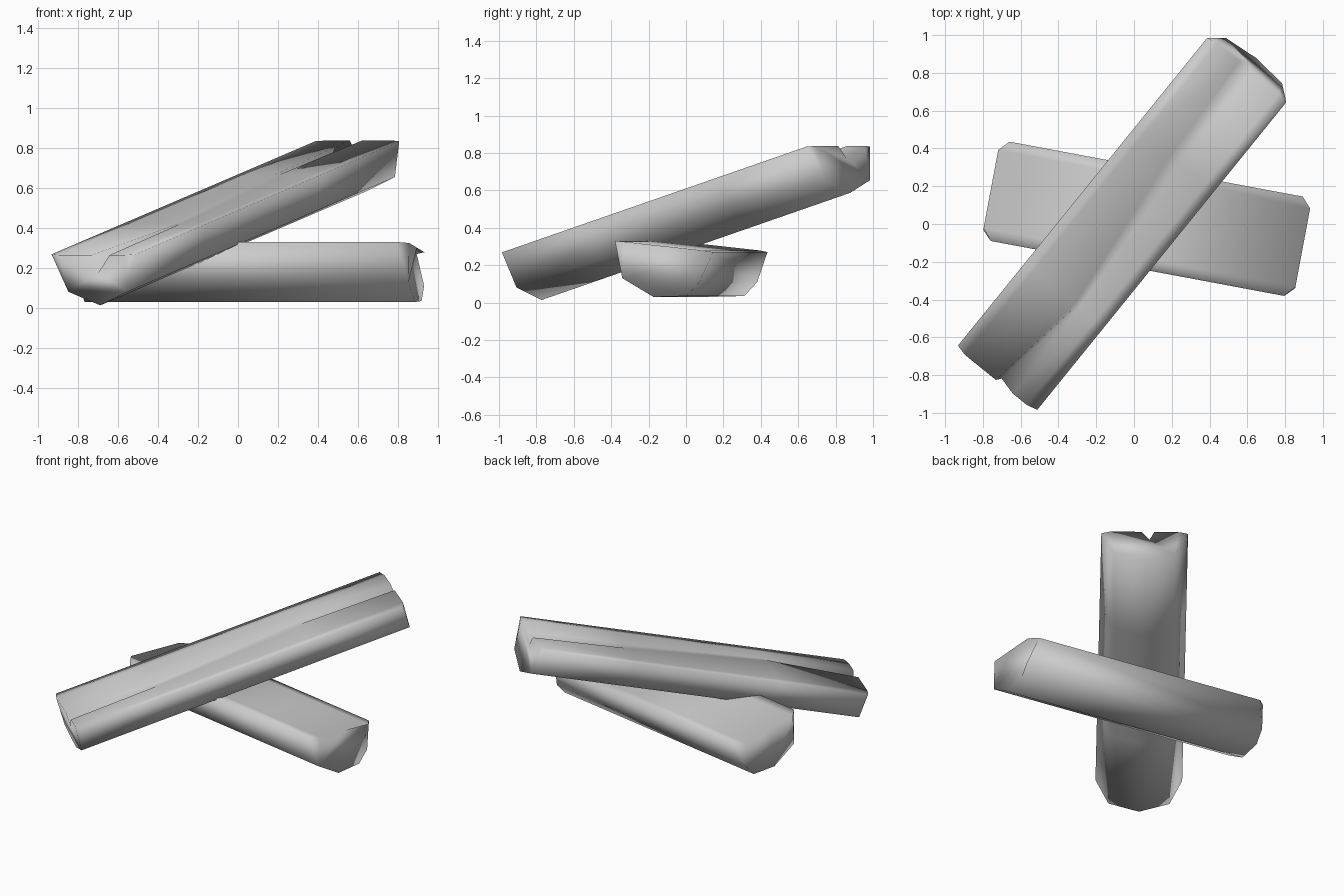
import bpy
import bmesh
from math import radians

cube = bpy.data.objects.get("Cube")
if cube:
    bpy.data.objects.remove(cube, do_unlink=True)

grey = bpy.data.materials.new("plain grey")
grey.use_nodes = True
colour = (0.6, 0.6, 0.6, 1)
grey.diffuse_color = colour
grey.node_tree.nodes["Principled BSDF"].inputs["Base Color"].default_value = colour


def make_log(name, half, under, top, cracks, chamfer, location, rotation):
    """Split log along local x: round underside, flat top, tapering cracks.

    under: (y, z) points from one top corner round the bottom to the other
    top: height of the flat face as a function of y
    cracks: stations (x, lip y, apex y, lip y, depth) along the length
    """
    bm = bmesh.new()
    rings = []
    for x, lip_a, apex, lip_b, depth in cracks:
        sign = (x > 0) - (x < 0) if abs(x) == half else 0
        # the two top corners are pulled back at the ends
        last = len(under) - 1
        ring = [bm.verts.new((x - sign * chamfer * (i in (0, last)), y, z))
                for i, (y, z) in enumerate(under)]
        for y, drop in ((0.21, 0), (lip_a, 0), (apex, depth), (lip_b, 0), (-0.21, 0)):
            ring.append(bm.verts.new((x, y, top(y) - drop)))
        rings.append(ring)
    # skin between neighbouring stations
    for a, b in zip(rings, rings[1:]):
        for i in range(len(a)):
            j = (i + 1) % len(a)
            bm.faces.new((a[i], a[j], b[j], b[i]))
    # sawn ends
    bm.faces.new(rings[0])
    bm.faces.new(rings[-1])
    bmesh.ops.recalc_face_normals(bm, faces=bm.faces)
    for face in bm.faces:
        face.smooth = True
    mesh = bpy.data.meshes.new(name)
    bm.to_mesh(mesh)
    bm.free()
    mesh.materials.append(grey)
    log = bpy.data.objects.new(name, mesh)
    log.location = location
    log.rotation_euler = rotation
    bpy.context.collection.objects.link(log)


# lower log, lying flat with its split face slightly tilted
make_log(
    "lower_log", 0.84,
    [(-0.27, 0.33), (-0.22, 0.13), (-0.05, 0.03), (0.13, 0.035), (0.2, 0.11), (0.265, 0.27)],
    lambda y: 0.302 - 0.11 * y,
    [(-0.84, 0.06, 0, -0.06, 0), (0.84, 0.06, 0, -0.06, 0)],
    0.05, (0.068, 0.03, 0), (0, 0, radians(-10.6)))

# upper log, leaning across the lower one, cracked from both ends
make_log(
    "upper_log", 1.1,
    [(-0.27, 0), (-0.19, -0.19), (0, -0.26), (0.19, -0.19), (0.27, 0)],
    lambda y: 0,
    [(-1.1, 0, -0.02, -0.115, 0.095),
     (-0.5, -0.07, -0.085, -0.1, 0),
     (0.45, 0.03, 0.0, -0.03, 0),
     (1.1, 0.06, 0.03, -0.02, 0.07)],
    0.015, (-0.063, 0, 0.551), (0, radians(-15.1), radians(51)))
